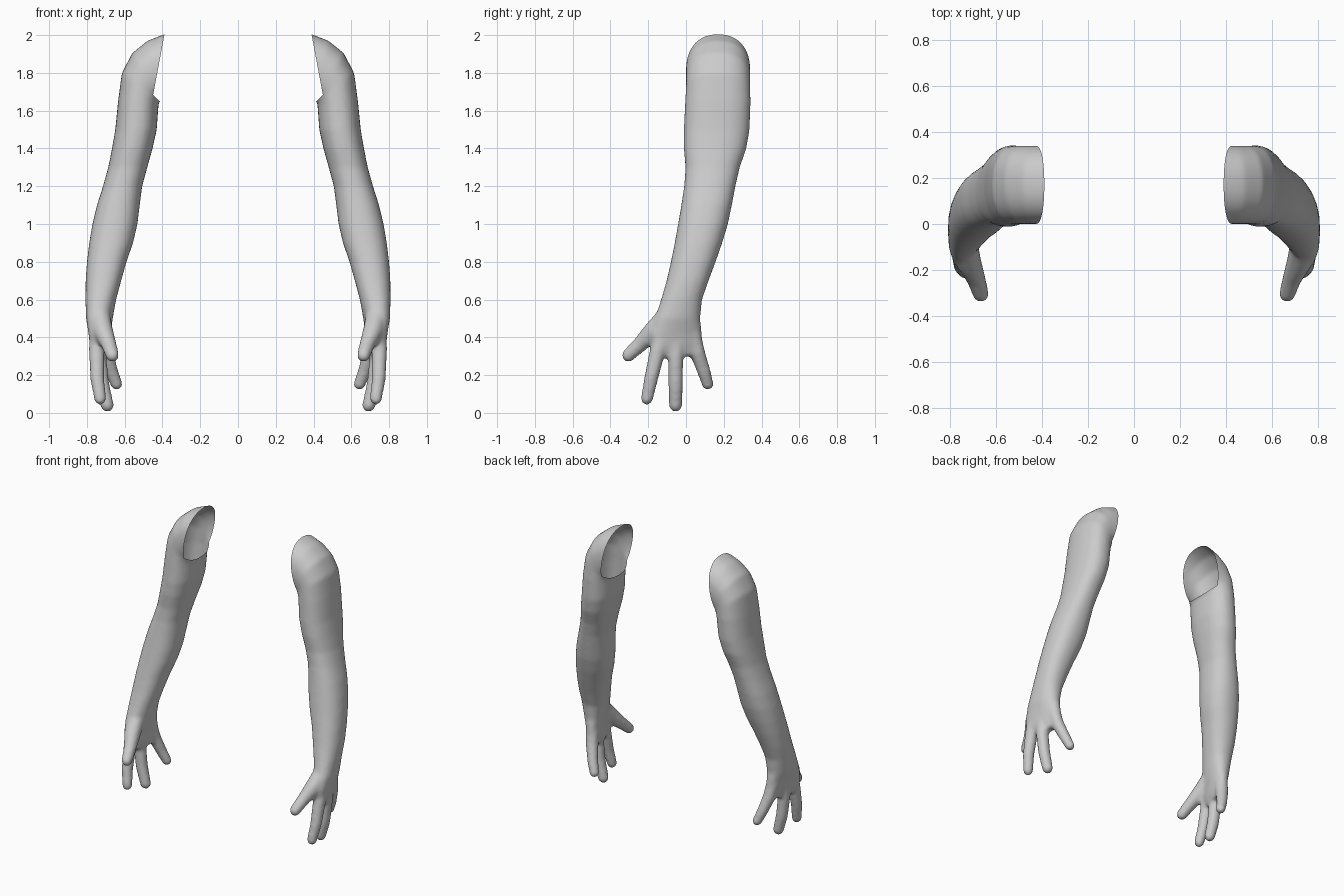
import bpy, bmesh, math
from mathutils import Vector, Matrix

if "Cube" in bpy.data.objects:
    bpy.data.objects.remove(bpy.data.objects["Cube"])

SIDES = 32

# Arm sections: outer x, outer z, inner x, inner z, front y, back y, slant of x along y
SECTIONS = [
    (.30, 2.025, .30, 1.64, .00, .34, 0),
    (.39, 2.005, .37, 1.65, .00, .34, 0),
    (.48, 1.97, .39, 1.65, .00, .34, 0),
    (.56, 1.905, .40, 1.655, .00, .34, 0),
    (.615, 1.80, .41, 1.66, .00, .34, 0),
    (.635, 1.65, .42, 1.64, -.005, .342, 0),
    (.65, 1.50, .43, 1.50, -.012, .337, 0),
    (.667, 1.40, .452, 1.40, -.012, .32, 0),
    (.687, 1.30, .48, 1.30, -.003, .285, 0),
    (.715, 1.20, .507, 1.20, -.01, .262, 0),
    (.747, 1.10, .52, 1.10, -.025, .243, 0),
    (.771, 1.00, .532, 1.00, -.042, .222, 0),
    (.788, .90, .555, .90, -.06, .192, 0),
    (.80, .80, .59, .80, -.08, .157, 0),
    (.807, .70, .618, .70, -.103, .12, 0),
    (.808, .60, .645, .60, -.132, .085, -.05),
    (.803, .50, .665, .50, -.165, .075, -.12),
    (.785, .42, .68, .42, -.185, .085, -.18),
    (.772, .35, .68, .35, -.185, .09, -.2),
    (.755, .30, .69, .30, -.16, .08, -.2),
]

# Digit paths: x, y, z, radius
DIGITS = [
    [(.745, -.12, .45, .045), (.748, -.15, .33, .044), (.745, -.185, .18, .039), (.73, -.207, .075, .034)],
    [(.735, -.05, .42, .045), (.738, -.055, .30, .043), (.72, -.055, .15, .041), (.692, -.055, .04, .037)],
    [(.715, .035, .42, .045), (.70, .06, .32, .043), (.67, .095, .22, .037), (.643, .115, .152, .033)],
    [(.735, -.09, .52, .06), (.715, -.17, .435, .056), (.685, -.24, .365, .043), (.665, -.305, .305, .037)],
]


def power(v, e):
    return math.copysign(abs(v) ** e, v)


def add_loft(bm):
    rings = []
    for ox, oz, ix, iz, y0, y1, slant in SECTIONS:
        mid = Vector(((ox + ix) / 2, (y0 + y1) / 2, (oz + iz) / 2))
        half = Vector(((ox - ix) / 2, 0, (oz - iz) / 2))
        ring = []
        for k in range(SIDES):
            a = 2 * math.pi * k / SIDES
            y = power(math.sin(a), .88) * (y1 - y0) / 2
            ring.append(bm.verts.new(mid + half * power(math.cos(a), .88) + Vector((slant * y, y, 0))))
        rings.append(ring)
    for a, b in zip(rings, rings[1:]):
        for k in range(SIDES):
            n = (k + 1) % SIDES
            bm.faces.new((a[k], a[n], b[n], b[k]))
    bm.faces.new(rings[0])
    bm.faces.new(rings[-1])
    bmesh.ops.recalc_face_normals(bm, faces=bm.faces)


def add_digit(bm, path, steps=10):
    # Overlapping balls along the path, fused by the remesh
    for p, q in zip(path, path[1:]):
        for i in range(steps + 1):
            x, y, z, r = Vector(p).lerp(Vector(q), i / steps)
            bmesh.ops.create_icosphere(bm, subdivisions=2, radius=r,
                                       matrix=Matrix.Translation((x, y, z)))


# Arm, palm and digits fused into one smooth skin
bm = bmesh.new()
add_loft(bm)
for path in DIGITS:
    add_digit(bm, path)
mesh = bpy.data.meshes.new("arms")
bm.to_mesh(mesh)
bm.free()
arms = bpy.data.objects.new("arms", mesh)
bpy.context.collection.objects.link(arms)
remesh = arms.modifiers.new("fuse", 'REMESH')
remesh.mode = 'VOXEL'
remesh.voxel_size = .011
smooth = arms.modifiers.new("soften", 'SMOOTH')
smooth.factor = .5
smooth.iterations = 10
fused = bpy.data.meshes.new_from_object(arms.evaluated_get(bpy.context.evaluated_depsgraph_get()))
arms.modifiers.clear()

# Open shoulder: slanted cut with a short ledge below
bm = bmesh.new()
bm.from_mesh(fused)
cuts = [(Vector((.39, 0, 2)), Vector((-.32, 0, -.06)).normalized()),
        (Vector((.45, 0, 1.685)), Vector((-.7, 0, .7)).normalized())]
for co, no in cuts:
    near = [f for f in bm.faces if f.calc_center_median().z > 1.55]
    geom = set(near) | {e for f in near for e in f.edges} | {v for f in near for v in f.verts}
    bmesh.ops.bisect_plane(bm, geom=list(geom), plane_co=co, plane_no=no)
gone = [f for f in bm.faces if f.calc_center_median().z > 1.55
        and all((f.calc_center_median() - co).dot(no) > 0 for co, no in cuts)]
bmesh.ops.delete(bm, geom=gone, context='FACES')
for f in bm.faces:
    f.smooth = True
bm.to_mesh(fused)
bm.free()
arms.data = fused

# Second arm
mirror = arms.modifiers.new("pair", 'MIRROR')
mirror.use_mirror_merge = False

skin = bpy.data.materials.new("grey")
skin.diffuse_color = (.6, .6, .6, 1)
skin.use_nodes = True
skin.node_tree.nodes["Principled BSDF"].inputs["Base Color"].default_value = skin.diffuse_color
fused.materials.clear()
fused.materials.append(skin)
